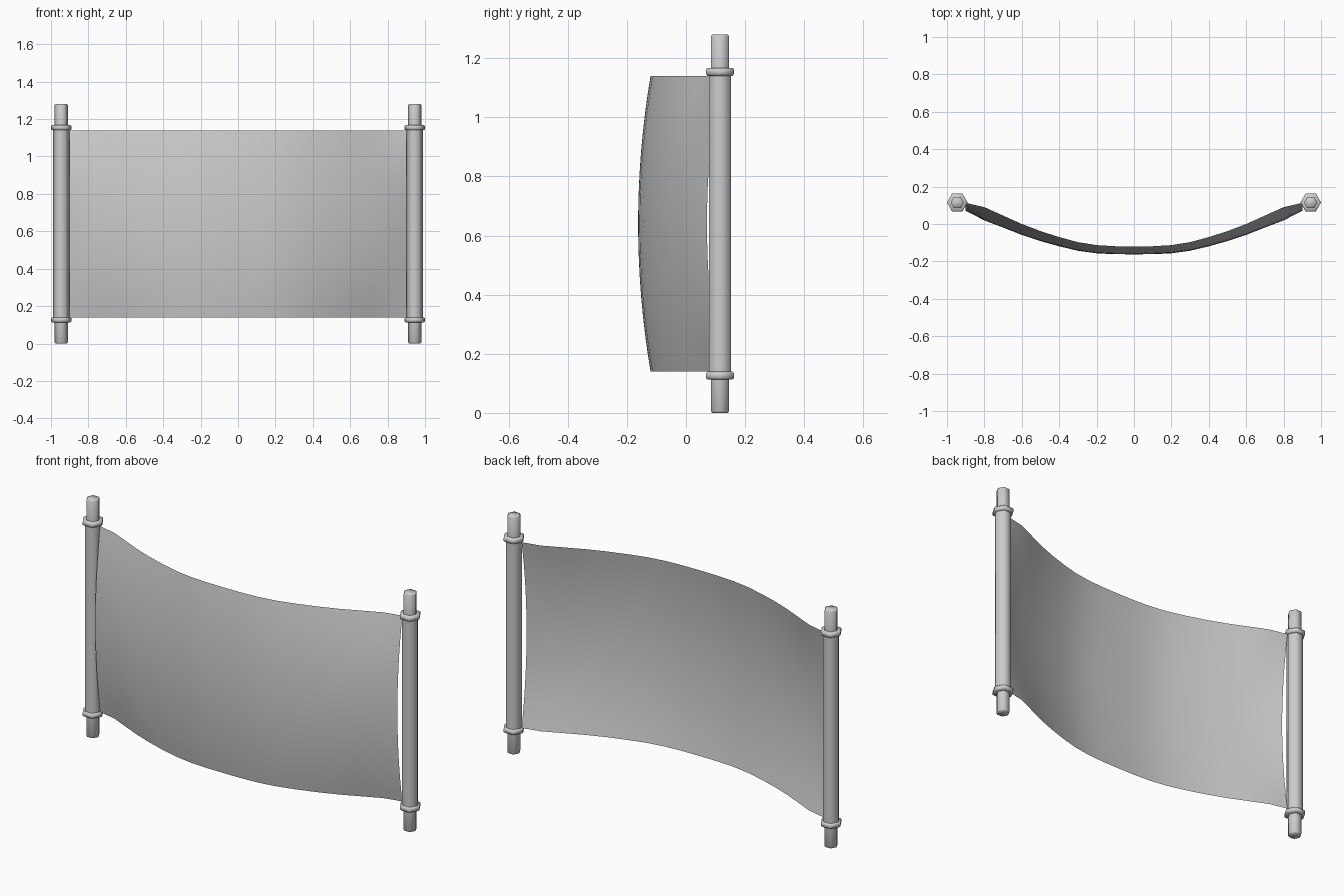
import bpy, bmesh, math

cube = bpy.data.objects.get("Cube")
if cube:
    bpy.data.objects.remove(cube, do_unlink=True)

grey = bpy.data.materials.new("plain grey")
grey.use_nodes = True
color = (0.6, 0.6, 0.6, 1)
grey.diffuse_color = color
grey.node_tree.nodes["Principled BSDF"].inputs["Base Color"].default_value = color

MID, HALF = 0.64, 0.5       # sheet centre height and half height
POLE_X, POLE_Y = 0.945, 0.115


def finish(bm, name, angle):
    mesh = bpy.data.meshes.new(name)
    bm.to_mesh(mesh)
    bm.free()
    mesh.materials.append(grey)
    obj = bpy.data.objects.new(name, mesh)
    bpy.context.collection.objects.link(obj)
    bpy.ops.object.select_all(action='DESELECT')
    obj.select_set(True)
    bpy.context.view_layer.objects.active = obj
    bpy.ops.object.shade_smooth_by_angle(angle=math.radians(angle))
    return obj


def hex_lathe(name, profile, x):
    """Six-sided turned part from (radius, height) pairs, capped at both ends."""
    bm = bmesh.new()
    rings = []
    for r, z in profile:
        rings.append([bm.verts.new((x + r * math.cos(i * math.pi / 3),
                                    POLE_Y + r * math.sin(i * math.pi / 3), z))
                      for i in range(6)])
    for a, b in zip(rings, rings[1:]):
        for i in range(6):
            j = (i + 1) % 6
            bm.faces.new((a[i], a[j], b[j], b[i]))
    bm.faces.new(rings[0][::-1])
    bm.faces.new(rings[-1])
    return finish(bm, name, 62)


# Poles with narrow tips and rounded collars
for side, x in (("left", POLE_X), ("right", -POLE_X)):
    hex_lathe(side + "_pole", [(0.0435, 0.13), (0.0435, 1.15)], x)
    for end, s in (("lower", -1), ("upper", 1)):
        tip = [(0.035, MID + s * 0.5), (0.035, MID + s * 0.634), (0.031, MID + s * 0.64)]
        hex_lathe(f"{side}_{end}_tip", tip[::s], x)
        collar = [(0.048, -0.0135), (0.055, -0.008), (0.055, 0.008), (0.048, 0.0135)]
        hex_lathe(f"{side}_{end}_collar",
                  [(r, MID + s * 0.514 + z) for r, z in collar], x)

# Hanging sheet: sagging curve across, bulging forward at mid height
edge_y = [-0.12, -0.119, -0.113, -0.097, -0.07, -0.038, 0.0, 0.045, 0.09, 0.113]
ROWS = 16
bm = bmesh.new()
grid = []
for i in range(-9, 10):
    x = i / 10
    bulge = 0.042 if abs(i) == 9 else 0.042 + 0.045 * x * x
    column = []
    for k in range(ROWS + 1):
        t = 2 * k / ROWS - 1
        column.append(bm.verts.new((x, edge_y[abs(i)] - bulge * (1 - t * t), MID + HALF * t)))
    grid.append(column)
for a, b in zip(grid, grid[1:]):
    for k in range(ROWS):
        bm.faces.new((a[k], b[k], b[k + 1], a[k + 1]))
finish(bm, "hanging_sheet", 60)
